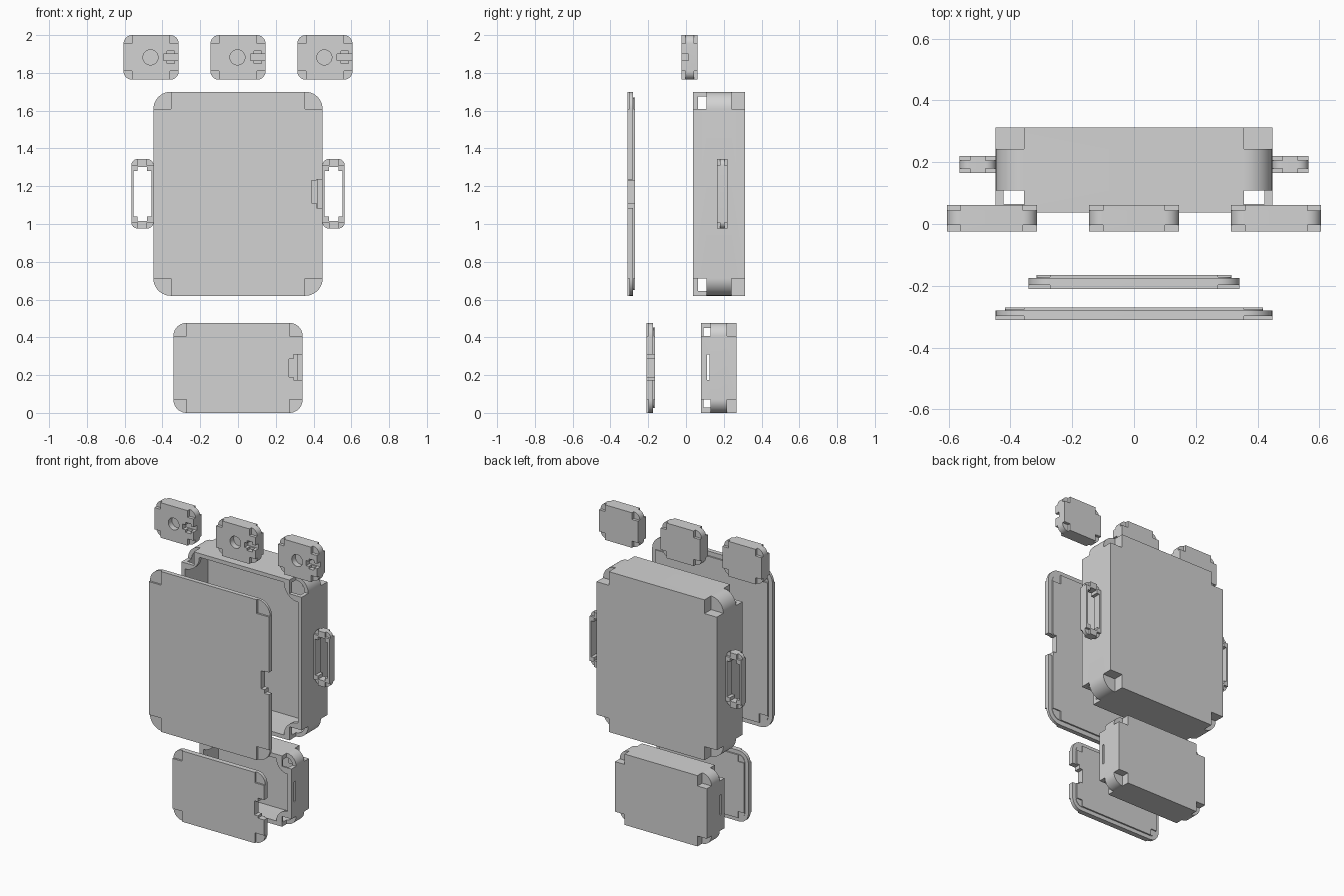
import bpy, bmesh, math

if "Cube" in bpy.data.objects:
    bpy.data.objects.remove(bpy.data.objects["Cube"])

grey = bpy.data.materials.new("plain light grey")
grey.diffuse_color = (0.65, 0.65, 0.65, 1)
grey.use_nodes = True
grey.node_tree.nodes["Principled BSDF"].inputs["Base Color"].default_value = grey.diffuse_color


def prism(name, pts, y0, y1):
    """Extrude an x-z outline from y0 to y1."""
    bm = bmesh.new()
    f = bm.faces.new([bm.verts.new((x, y0, z)) for x, z in pts])
    ext = bmesh.ops.extrude_face_region(bm, geom=[f])["geom"]
    bmesh.ops.translate(bm, vec=(0, y1 - y0, 0),
                        verts=[v for v in ext if isinstance(v, bmesh.types.BMVert)])
    bmesh.ops.recalc_face_normals(bm, faces=bm.faces)
    me = bpy.data.meshes.new(name)
    bm.to_mesh(me)
    bm.free()
    me.materials.append(grey)
    ob = bpy.data.objects.new(name, me)
    bpy.context.collection.objects.link(ob)
    return ob


def rounded(cx, cz, hx, hz, r, n=10):
    """Rounded rectangle outline."""
    pts = []
    for i, (sx, sz) in enumerate(((1, 1), (-1, 1), (-1, -1), (1, -1))):
        for k in range(n + 1):
            a = math.pi / 2 * (i + k / n)
            pts.append((cx + sx * (hx - r) + r * math.cos(a),
                        cz + sz * (hz - r) + r * math.sin(a)))
    return pts


def rect(x0, x1, z0, z1):
    return [(x0, z0), (x1, z0), (x1, z1), (x0, z1)]


def plus(cx, cz, hx, hz, c):
    """Rectangle outline with square corners taken out."""
    pts = []
    for sx, sz in ((1, 1), (-1, 1), (-1, -1), (1, -1)):
        p = [(hx, hz - c), (hx - c, hz - c), (hx - c, hz)]
        if sx * sz < 0:
            p.reverse()
        pts += [(cx + sx * a, cz + sz * b) for a, b in p]
    return pts


def circle(cx, cz, r, n=32):
    return [(cx + r * math.cos(2 * math.pi * i / n),
             cz + r * math.sin(2 * math.pi * i / n)) for i in range(n)]


def combine(ob, specs, op="DIFFERENCE"):
    """Cut or add a list of (outline, y0, y1) prisms."""
    for pts, y0, y1 in specs:
        tool = prism("helper", pts, y0, y1)
        mod = ob.modifiers.new("b", "BOOLEAN")
        mod.operation, mod.solver, mod.object = op, "EXACT", tool
        dg = bpy.context.evaluated_depsgraph_get()
        me = bpy.data.meshes.new_from_object(ob.evaluated_get(dg))
        ob.modifiers.clear()
        ob.data = me
        bpy.data.objects.remove(tool)
    return ob


def corners(cx, cz, hx, hz, c, y0, y1):
    """Four corner notch cutters."""
    e = 0.02
    out = []
    for sx in (-1, 1):
        for sz in (-1, 1):
            xs = sorted((cx + sx * (hx - c), cx + sx * (hx + e)))
            zs = sorted((cz + sz * (hz - c), cz + sz * (hz + e)))
            out.append((rect(*xs, *zs), y0, y1))
    return out


def smooth(ob):
    bpy.ops.object.select_all(action="DESELECT")
    ob.select_set(True)
    bpy.context.view_layer.objects.active = ob
    bpy.ops.object.shade_smooth_by_angle(angle=math.radians(25))


def tray(name, cz, hx, hz, y0, y1, r, wall, d, lip, slots=()):
    """Open-fronted case with notched corners and front corner gussets."""
    ob = prism(name, rounded(0, cz, hx, hz, r), y0, y1)
    ix, iz = hx - wall, hz - wall
    cuts = [(rounded(0, cz, ix, iz, r - wall), y0 - 0.02, y1 - d - wall),
            (plus(0, cz, ix, iz, r), y1 - d - wall - 0.005, y1 - wall)]
    cuts += corners(0, cz, hx, hz, r, y0 - 0.02, y0 + d)
    cuts += corners(0, cz, hx, hz, r, y1 - d, y1 + 0.02)
    smooth(combine(ob, cuts + list(slots)))
    # gussets bridging the front corners
    q = r + 0.015
    for sx in (-1, 1):
        for sz in (-1, 1):
            pts = [(sx * (ix - q * math.cos(a)), cz + sz * (iz - q * math.sin(a)))
                   for a in [math.pi / 2 * k / 10 for k in range(11)]]
            bx, bz = sx * (hx - r), cz + sz * (hz - r)
            pts += [(sx * ix, bz), (bx, bz), (bx, cz + sz * iz)]
            smooth(prism(name + "_gusset", pts, y0, y0 + lip))


def lid(name, cz, hx, hz, y0, y1, y2, r, inset, cuts):
    """Cover plate with a smaller raised step on its back."""
    ob = prism(name, rounded(0, cz, hx, hz, r), y0, y1)
    combine(ob, [(rounded(0, cz, hx - inset, hz - inset, r - inset), y1 - 0.005, y2)], "UNION")
    notch = corners(0, cz, hx, hz, r, y0 - 0.02, y0 + 0.012)
    notch += corners(0, cz, hx - inset, hz - inset, r - inset, y1 + 0.003, y2 + 0.02)
    smooth(combine(ob, notch + [(c, y0 - 0.02, y2 + 0.02) for c in cuts]))


# main case and its cover
tray("main_case", 1.16, 0.448, 0.54, 0.038, 0.312, 0.092, 0.026, 0.07, 0.026)
lid("main_cover", 1.16, 0.448, 0.54, -0.31, -0.28, -0.27, 0.092, 0.03,
    [rect(0.39, 0.43, 1.11, 1.23), rect(0.415, 0.5, 1.085, 1.235)])

# lower case with side slots, and its cover
slots = [(rect(s * 0.345 - 0.05, s * 0.345 + 0.05, 0.175, 0.31), 0.11, 0.125) for s in (-1, 1)]
tray("lower_case", 0.2385, 0.342, 0.2385, 0.08, 0.267, 0.07, 0.028, 0.05, 0.012, slots)
lid("lower_cover", 0.2385, 0.342, 0.2385, -0.21, -0.175, -0.165, 0.07, 0.026,
    [rect(0.27, 0.33, 0.19, 0.285), rect(0.295, 0.4, 0.175, 0.31)])

# three small blocks with a round recess and a side slot
for i, cx in enumerate((-0.46, 0.0, 0.46)):
    b = prism("small_block_%d" % (i + 1), rounded(cx, 1.882, 0.146, 0.118, 0.045), -0.024, 0.062)
    cuts = corners(cx, 1.882, 0.146, 0.118, 0.045, -0.05, -0.003)
    cuts += corners(cx, 1.882, 0.146, 0.118, 0.045, 0.043, 0.09)
    cuts += [(circle(cx - 0.003, 1.882, 0.04), -0.05, 0.015),
             (rect(cx + 0.065, cx + 0.2, 1.866, 1.9), -0.05, 0.012),
             (rect(cx + 0.085, cx + 0.125, 1.85, 1.917), -0.05, 0.004)]
    smooth(combine(b, cuts))

# side handles
for side, s in (("left", -1), ("right", 1)):
    cx, cz, hx, hz = s * 0.506, 1.16, 0.0585, 0.184
    h = prism(side + "_handle", rounded(cx, cz, hx, hz, 0.033), 0.165, 0.22)
    cuts = corners(cx, cz, hx, hz, 0.033, 0.14, 0.18)
    cuts += corners(cx, cz, hx, hz, 0.033, 0.205, 0.25)
    cuts += [(plus(cx, cz, 0.047, 0.143, 0.022), 0.1, 0.3)]
    smooth(combine(h, cuts))
